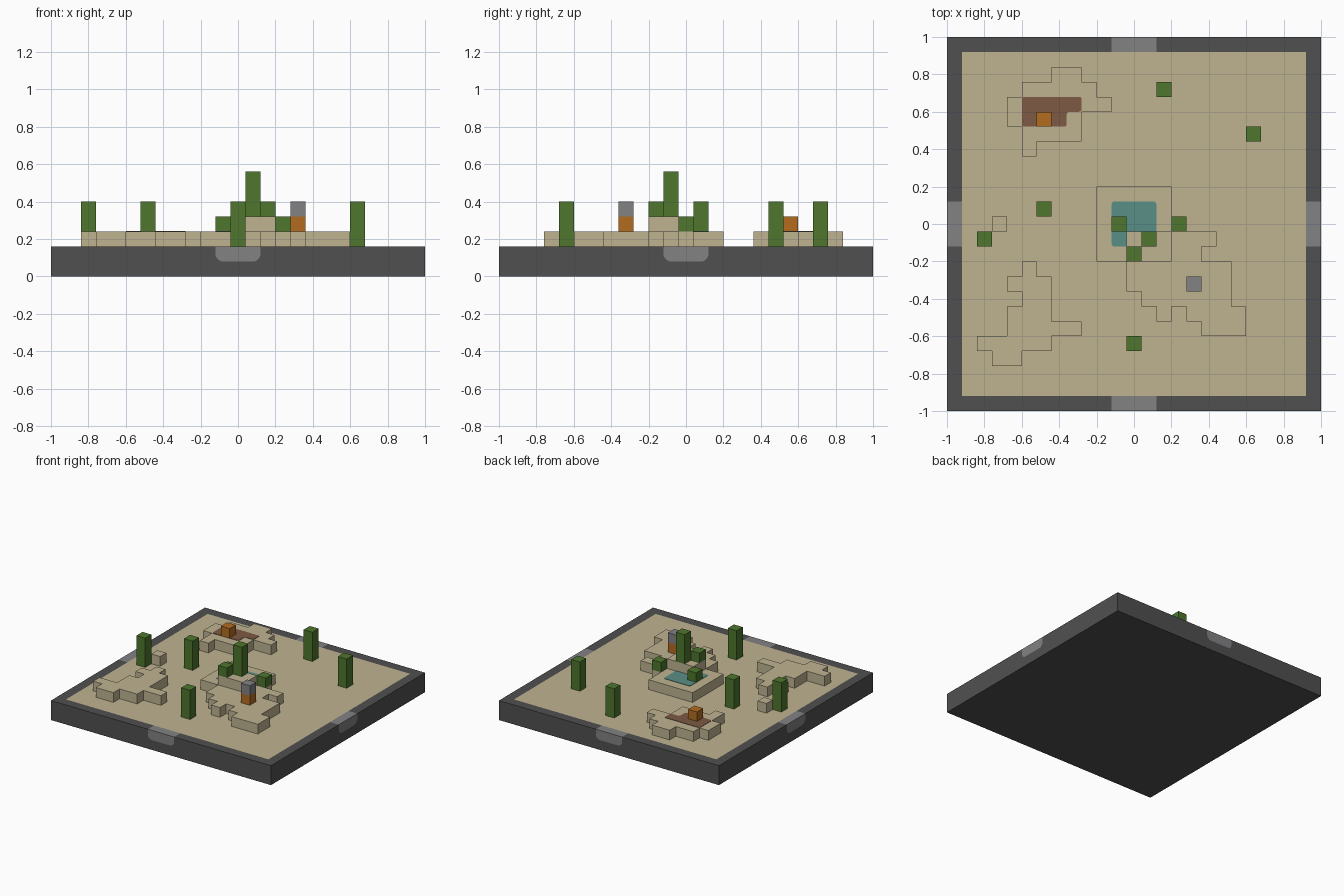
import bpy, bmesh, math
from mathutils import Vector

CELL = 0.08
GROUND = 0.16

old = bpy.data.objects.get("Cube")
if old:
    bpy.data.objects.remove(old, do_unlink=True)


def material(name, *srgb):
    lin = [(c / 255 / 12.92) if c < 10 else ((c / 255 + 0.055) / 1.055) ** 2.4 for c in srgb]
    m = bpy.data.materials.new(name)
    m.use_nodes = True
    m.diffuse_color = (*lin, 1)
    bsdf = m.node_tree.nodes["Principled BSDF"]
    bsdf.inputs["Base Color"].default_value = (*lin, 1)
    bsdf.inputs["Roughness"].default_value = 0.9
    return m


DARK = material("dark_stone", 80, 80, 80)
GREY = material("grey_stone", 130, 130, 132)
SAND = material("sand", 191, 179, 145)
GREEN = material("cactus_green", 78, 118, 46)
ORANGE = material("orange_clay", 178, 108, 32)
BROWN = material("brown_earth", 126, 90, 68)
TEAL = material("teal_water", 90, 143, 134)


def finish(name, bm, *mats):
    me = bpy.data.meshes.new(name)
    bm.to_mesh(me)
    bm.free()
    ob = bpy.data.objects.new(name, me)
    for m in mats:
        me.materials.append(m)
    bpy.context.collection.objects.link(ob)
    return ob


def block(name, i, j, z0, z1, mat):
    """One-cell column standing on grid cell (i, j)."""
    bm = bmesh.new()
    bmesh.ops.create_cube(bm, size=1)
    bmesh.ops.scale(bm, vec=(CELL, CELL, z1 - z0), verts=bm.verts)
    bmesh.ops.translate(bm, vec=(i * CELL, j * CELL, (z0 + z1) / 2), verts=bm.verts)
    return finish(name, bm, mat)


def slab(name, rows, z, thick, mat, rounding=0):
    """Flat slab from rows of cells (j, first i, last i), thickened upwards."""
    bm = bmesh.new()
    for j, a, b in rows:
        for i in range(a, b + 1):
            bm.faces.new([bm.verts.new(((i + u) * CELL, (j + v) * CELL, z))
                          for u, v in ((-.5, -.5), (.5, -.5), (.5, .5), (-.5, .5))])
    bmesh.ops.remove_doubles(bm, verts=bm.verts, dist=0.001)
    if rounding:
        bmesh.ops.dissolve_limit(bm, angle_limit=0.01, verts=bm.verts, edges=bm.edges)
        bmesh.ops.bevel(bm, geom=bm.verts[:], offset=rounding, segments=3,
                        profile=0.5, affect='VERTICES')
    ob = finish(name, bm, mat)
    mod = ob.modifiers.new("thickness", 'SOLIDIFY')
    mod.thickness, mod.offset = thick, 1
    return ob


# Base tray: dark box, sand floor, four grey gates with rounded lower corners
bm = bmesh.new()
bmesh.ops.create_cube(bm, size=2)
bmesh.ops.scale(bm, vec=(1, 1, GROUND / 2), verts=bm.verts)
bmesh.ops.translate(bm, vec=(0, 0, GROUND / 2), verts=bm.verts)


def cut(faces, co, no):
    geom = set(faces)
    for f in faces:
        geom.update(f.edges)
        geom.update(f.verts)
    bmesh.ops.bisect_plane(bm, geom=list(geom), plane_co=co, plane_no=no, dist=1e-5)


GATE, RIM, LOW, R = 0.12, 0.92, 0.08, 0.04
for d in (-RIM, -GATE, GATE, RIM):
    cut(bm.faces[:], (d, 0, 0), (1, 0, 0))
    cut(bm.faces[:], (0, d, 0), (0, 1, 0))
cut(bm.faces[:], (0, 0, LOW), (0, 0, 1))


def gate_side(f):
    c = f.calc_center_median()
    return abs(f.normal.z) < .5 and c.z > LOW and min(abs(c.x), abs(c.y)) < GATE


def corner_planes(axis):
    for s in (-1, 1):
        for deg in (22, 45, 68):
            a = math.radians(deg)
            no = axis * (s * math.cos(a)) - Vector((0, 0, math.sin(a)))
            yield axis * (s * (GATE - R)) + Vector((0, 0, LOW + R)) + no * R, no


bm.normal_update()
for axis in (Vector((1, 0, 0)), Vector((0, 1, 0))):
    for co, no in corner_planes(axis):
        bm.normal_update()
        cut([f for f in bm.faces if gate_side(f) and abs(f.normal.dot(axis)) < .5], co, no)
bm.normal_update()
for f in bm.faces:
    c = f.calc_center_median()
    if f.normal.z > .5:
        if max(abs(c.x), abs(c.y)) < RIM:
            f.material_index = 1
        elif min(abs(c.x), abs(c.y)) < GATE:
            f.material_index = 2
    elif gate_side(f):
        axis = Vector((1, 0, 0)) if abs(f.normal.y) > .5 else Vector((0, 1, 0))
        if all((c - co).dot(no) < 0 for co, no in corner_planes(axis)):
            f.material_index = 2
finish("base_tray", bm, DARK, SAND, GREY)

# Sand terraces
TOP = GROUND + CELL
slab("back_dune", [(10, -5, -4), (9, -7, -3), (8, -8, -2), (7, -8, -4), (6, -7, -4),
                   (5, -7, -7)], GROUND, CELL, SAND)
slab("front_right_dune", [(-3, -7, -7), (-4, -8, -6), (-5, -7, -6), (-6, -8, -6),
                          (-7, -8, -4), (-8, -10, -6), (-9, -9, -8)], GROUND, CELL, SAND)
slab("front_left_dune", [(0, 3, 3), (-1, 3, 5), (-2, 3, 4), (-3, 0, 6), (-4, 0, 6),
                         (-5, 1, 6), (-6, 2, 2), (-6, 4, 7), (-7, 5, 7)], GROUND, CELL, SAND)
slab("pond_mound", [(j, -2, 2) for j in range(-2, 3)], GROUND, CELL, SAND)
slab("mound_ledge", [(-1, 0, 2), (-2, 0, 2)], TOP, CELL, SAND)
block("lone_sand_block", -9, 0, GROUND, TOP, SAND)

# Thin ground patches
slab("pond_water", [(j, -1, 1) for j in (-1, 0, 1)], TOP, 0.003, TEAL, 0.015)
slab("earth_patch", [(8, -7, -4), (7, -7, -5)], TOP, 0.003, BROWN, 0.015)

# Cacti on the floor
for n, (i, j) in enumerate([(2, 9), (8, 6), (-6, 1), (-10, -1), (0, -8)]):
    block(f"cactus_{n + 1}", i, j, GROUND, GROUND + 3 * CELL, GREEN)

# Plants around the pond
LEDGE = TOP + CELL
block("tall_cactus", 1, -1, LEDGE, LEDGE + 3 * CELL, GREEN)
block("ledge_bush", 0, -2, LEDGE, LEDGE + CELL, GREEN)
block("pond_bush", -1, 0, TOP, LEDGE, GREEN)
block("dune_bush", 3, 0, TOP, LEDGE, GREEN)

# Clay blocks and stone cap
block("back_clay_block", -6, 7, TOP, LEDGE, ORANGE)
block("front_clay_block", 4, -4, TOP, LEDGE, ORANGE)
block("stone_cap", 4, -4, LEDGE, LEDGE + CELL, GREY)
